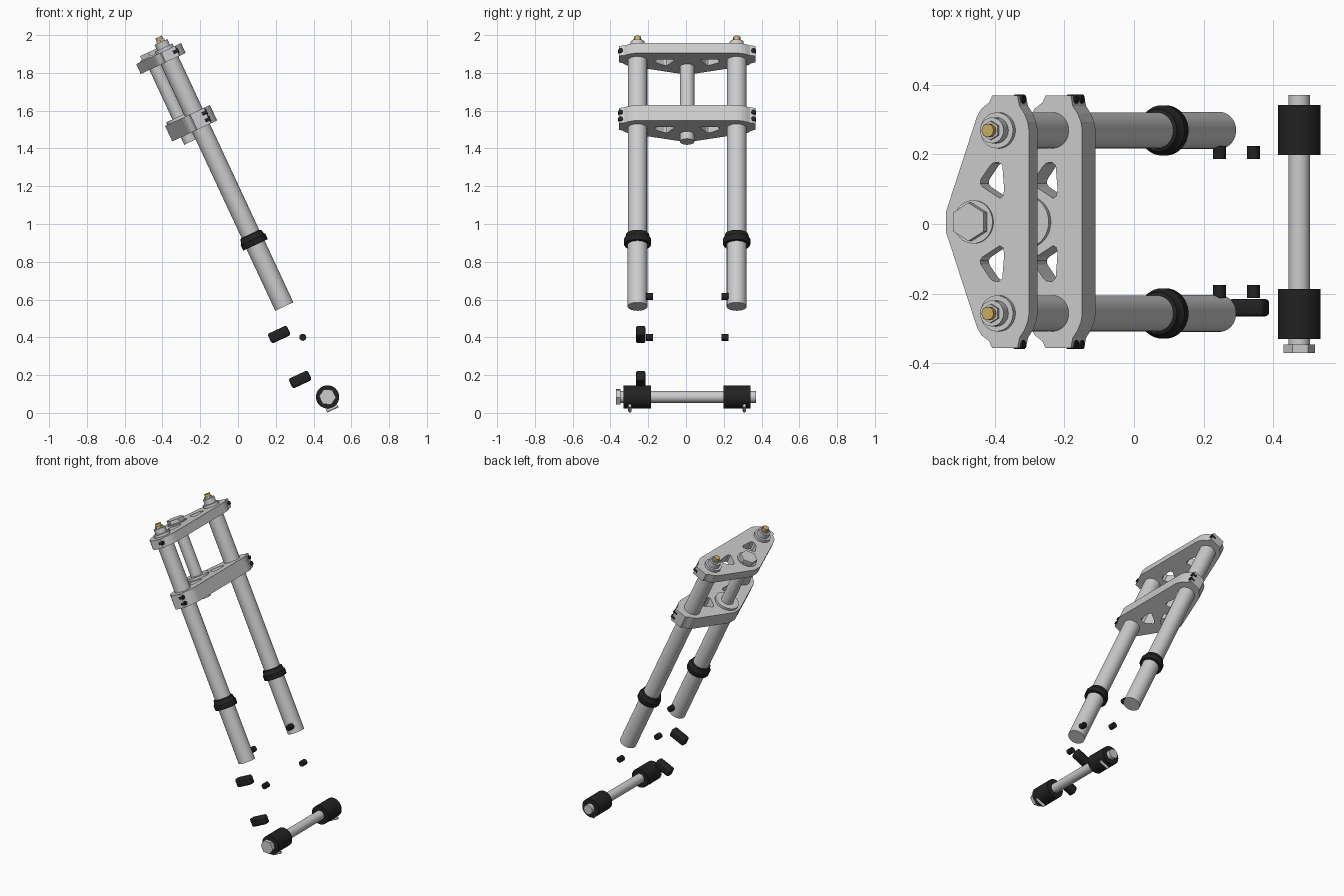
import bpy, bmesh, math
from mathutils import Matrix, Vector

if "Cube" in bpy.data.objects:
    bpy.data.objects.remove(bpy.data.objects["Cube"], do_unlink=True)


def material(name, rgb):
    m = bpy.data.materials.new(name)
    m.use_nodes = True
    m.diffuse_color = (*rgb, 1)
    bsdf = m.node_tree.nodes["Principled BSDF"]
    bsdf.inputs["Base Color"].default_value = (*rgb, 1)
    bsdf.inputs["Roughness"].default_value = 0.5
    return m


SILVER = material("silver metal", (0.6, 0.6, 0.61))
BLACK = material("black rubber", (0.016, 0.016, 0.016))
GOLD = material("gold metal", (0.6, 0.42, 0.12))

# Raked frame: local z runs up the fork legs, local x points forward
MID = 0.006
RAKE = Matrix.Rotation(math.radians(-25), 4, 'Y')
FORK = Matrix.Translation((0.245, MID, 0.563)) @ RAKE
AXLE = Matrix.Translation((0.474, MID, 0.0845)) @ RAKE
LEG, STEM = 0.2625, -0.08
SIDES = (("left", 1), ("right", -1))


def finish(obj, mat, smooth=True):
    obj.data.materials.clear()
    obj.data.materials.append(mat)
    bpy.ops.object.select_all(action='DESELECT')
    obj.select_set(True)
    bpy.context.view_layer.objects.active = obj
    if smooth:
        bpy.ops.object.shade_smooth_by_angle(angle=math.radians(35))
    return obj


def from_bmesh(name, bm, mat, smooth=True):
    me = bpy.data.meshes.new(name)
    bmesh.ops.recalc_face_normals(bm, faces=bm.faces)
    bm.to_mesh(me)
    bm.free()
    obj = bpy.data.objects.new(name, me)
    bpy.context.collection.objects.link(obj)
    return finish(obj, mat, smooth)


def rod(name, mat, frame, a, b, r, sides=40):
    """Solid cylinder or prism between two points of a frame."""
    a, b = Vector(a), Vector(b)
    turn = (b - a).to_track_quat('Z', 'Y').to_matrix().to_4x4()
    bm = bmesh.new()
    bmesh.ops.create_cone(bm, cap_ends=True, segments=sides, radius1=r, radius2=r,
                          depth=(b - a).length,
                          matrix=frame @ Matrix.Translation((a + b) / 2) @ turn)
    return from_bmesh(name, bm, mat)


def post(name, mat, x, y, z0, z1, r, sides=40):
    return rod(name, mat, FORK, (x, y, z0), (x, y, z1), r, sides)


def lathe(name, mat, x, y, z, profile, sides=40):
    """Closed ring from a (radius, height) profile."""
    bm = bmesh.new()
    vs = [bm.verts.new((r, 0, h)) for r, h in profile]
    edges = [bm.edges.new((v, vs[i - 1])) for i, v in enumerate(vs)]
    bmesh.ops.spin(bm, geom=vs + edges, axis=(0, 0, 1), cent=(0, 0, 0),
                   angle=math.tau, steps=sides, use_merge=True)
    bmesh.ops.remove_doubles(bm, verts=bm.verts, dist=1e-5)
    bm.transform(FORK @ Matrix.Translation((x, y, z)))
    return from_bmesh(name, bm, mat)


# Half outline of a clamp plate, from the front edge round to the back
HALF = [(.094, .265), (.09, .287), (.08, .31), (.064, .333), (.058, .362),
        (-.022, .362), (-.032, .342), (-.056, .325), (-.07, .303), (-.08, .275),
        (-.157, .06), (-.168, .03)]
SLOT = [(-.03, .16), (-.02, .169), (-.002, .171), (.01, .162), (.016, .092),
        (.012, .074), (.002, .068), (-.052, .1), (-.06, .11), (-.058, .122)]


def plate(name, z0, z1):
    cu = bpy.data.curves.new(name, 'CURVE')
    cu.dimensions, cu.fill_mode = '2D', 'BOTH'
    cu.extrude = (z1 - z0) / 2
    mirrored = [(x, -y) for x, y in reversed(HALF)]
    for loop in (HALF + mirrored, SLOT, [(x, -y) for x, y in SLOT]):
        sp = cu.splines.new('POLY')
        sp.points.add(len(loop) - 1)
        for p, (x, y) in zip(sp.points, loop):
            p.co = (x, y, 0, 1)
        sp.use_cyclic_u = True
        sp.use_smooth = False
    obj = bpy.data.objects.new(name, cu)
    bpy.context.collection.objects.link(obj)
    bpy.ops.object.select_all(action='DESELECT')
    obj.select_set(True)
    bpy.context.view_layer.objects.active = obj
    bpy.ops.object.convert(target='MESH')
    obj = bpy.context.view_layer.objects.active
    obj.data.transform(FORK @ Matrix.Translation((0, 0, (z0 + z1) / 2)))
    finish(obj, SILVER, smooth=False)
    obj.data.polygons.foreach_set("use_smooth", [False] * len(obj.data.polygons))


# Clamps and steering stem
plate("upper_clamp", 1.437, 1.495)
plate("lower_clamp", 1.043, 1.133)
post("steering_stem", SILVER, STEM, 0, 1.0, 1.45, .038)
post("stem_flange", SILVER, STEM, 0, 1.13, 1.148, .075)
post("stem_washer", SILVER, STEM, 0, 1.49, 1.501, .062)
post("stem_nut", SILVER, STEM - .004, 0, 1.5, 1.524, .055, 6)

for side, k in SIDES:
    y = k * LEG
    # Fork legs with dust seals and top caps
    post(side + "_upper_tube", SILVER, 0, y, .38, 1.512, .0515)
    post(side + "_lower_tube", SILVER, 0, y, 0, .39, .053)
    lathe(side + "_dust_seal", BLACK, 0, y, .39,
          [(.05, -.03), (.07, -.03), (.072, -.026), (.072, .002), (.066, .008),
           (.061, .03), (.05, .034)])
    post(side + "_cap_collar", SILVER, 0, y, 1.51, 1.545, .037)
    post(side + "_cap_nut", SILVER, 0, y, 1.545, 1.556, .027, 6)
    post(side + "_adjuster", GOLD, 0, y, 1.55, 1.574, .019, 12)

    # Pinch bolts in the clamp ends
    for i, z in enumerate((1.467, 1.107, 1.068)):
        rod(f"{side}_clamp_bolt_{i + 1}", BLACK, FORK,
            (.036, k * .352, z), (.066, k * .352, z), .013, 16)

    # Small stub bushings below and beside each leg
    for i, (x, z) in enumerate(((.245, .615), (.343, .4))):
        rod(f"{side}_stub_{i + 1}", BLACK, Matrix.Translation((x, MID, z)),
            (0, k * .181, 0), (0, k * .218, 0), .0185, 20)

    # Axle sleeves and their pinch screws
    rod(side + "_axle_sleeve", BLACK, AXLE, (0, k * .192, 0), (0, k * .336, 0), .0615)
    rod(side + "_sleeve_screw", SILVER, AXLE,
        (-.036, k * .303, -.065), (.03, k * .303, -.065), .009, 12)

# Wheel axle with hex head
rod("axle", SILVER, AXLE, (0, -.355, 0), (0, .364, 0), .031)
rod("axle_head", SILVER, AXLE, (0, -.376, 0), (0, -.352, 0), .045, 6)

# Rounded guide blocks under the right leg
for i, (x, z) in enumerate(((.218, .415), (.329, .177))):
    bm = bmesh.new()
    bmesh.ops.create_cube(bm, size=1, matrix=Matrix.Diagonal((.112, .05, .057, 1)))
    bmesh.ops.bevel(bm, geom=bm.edges[:], offset=.012, segments=3, profile=.5,
                    affect='EDGES')
    bm.transform(Matrix.Translation((x, -.24, z)) @ RAKE)
    from_bmesh(f"guide_block_{i + 1}", bm, BLACK)
